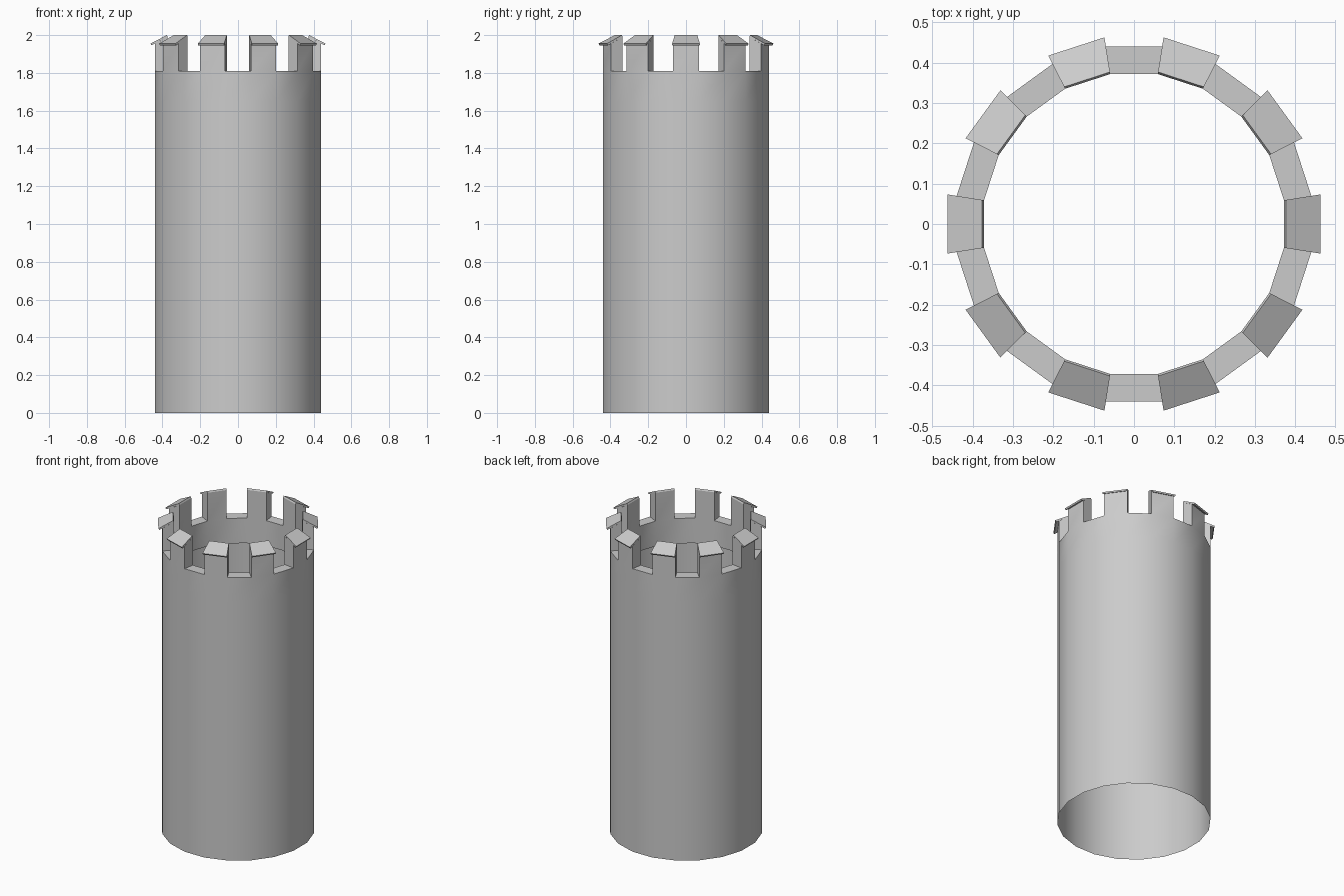
import bpy, bmesh, math

cube = bpy.data.objects.get("Cube")
if cube:
    bpy.data.objects.remove(cube, do_unlink=True)

SIDES = 20
STEP = 2 * math.pi / SIDES
OUTER, INNER = 0.44, 0.372                       # distances to the flat sides
LIP_Z, RIM_Z = 1.65, 1.81
MERLON_OUT_Z, MERLON_IN_Z = 1.955, 1.991

stone = bpy.data.materials.new("grey stone")
stone.use_nodes = True
colour = (0.6, 0.6, 0.6, 1)
stone.diffuse_color = colour
stone.node_tree.nodes["Principled BSDF"].inputs["Base Color"].default_value = colour


def corner(flat, z, k):
    """Point on the k-th corner of the polygon whose sides lie at distance flat."""
    r = flat / math.cos(STEP / 2)
    a = (k - 0.5) * STEP
    return (r * math.cos(a), r * math.sin(a), z)


def finish(name, bm):
    bmesh.ops.remove_doubles(bm, verts=bm.verts, dist=0.0001)
    mesh = bpy.data.meshes.new(name)
    bm.to_mesh(mesh)
    bm.free()
    mesh.materials.append(stone)
    obj = bpy.data.objects.new(name, mesh)
    bpy.context.collection.objects.link(obj)
    bpy.ops.object.select_all(action="DESELECT")
    obj.select_set(True)
    bpy.context.view_layer.objects.active = obj
    bpy.ops.object.shade_smooth_by_angle(angle=math.radians(30))


def quad(bm, *points):
    bm.faces.new([bm.verts.new(p) for p in points])


def panel(bm, k, a, b):
    """Face spanning one side of the tower between profile points a and b."""
    quad(bm, corner(*a, k), corner(*a, k + 1), corner(*b, k + 1), corner(*b, k))


# Tower wall: open tube, thick rim with an inner lip, merlons on every other side
wall = bmesh.new()
for k in range(SIDES):
    panel(wall, k, (OUTER, 0), (OUTER, LIP_Z))
    panel(wall, k, (OUTER, LIP_Z), (OUTER, RIM_Z))
    panel(wall, k, (INNER, RIM_Z), (INNER, LIP_Z))
    if k % 2:
        panel(wall, k, (OUTER, RIM_Z), (INNER, RIM_Z))
    else:
        panel(wall, k, (OUTER, RIM_Z), (OUTER, MERLON_OUT_Z))
        panel(wall, k, (INNER, MERLON_IN_Z), (INNER, RIM_Z))
        ring = [(OUTER, RIM_Z), (OUTER, MERLON_OUT_Z), (INNER, MERLON_IN_Z), (INNER, RIM_Z)]
        quad(wall, *[corner(*p, k) for p in ring])
        quad(wall, *[corner(*p, k + 1) for p in reversed(ring)])
finish("tower_wall", wall)

# Sloping cap slabs that overhang the merlons
caps = bmesh.new()
profile = [(0.372, 1.991), (0.458, 1.946), (0.463, 1.955), (0.377, 2.0)]
for k in range(0, SIDES, 2):
    for i in range(4):
        panel(caps, k, profile[i], profile[(i + 1) % 4])
    quad(caps, *[corner(*p, k) for p in profile])
    quad(caps, *[corner(*p, k + 1) for p in reversed(profile)])
finish("merlon_caps", caps)
